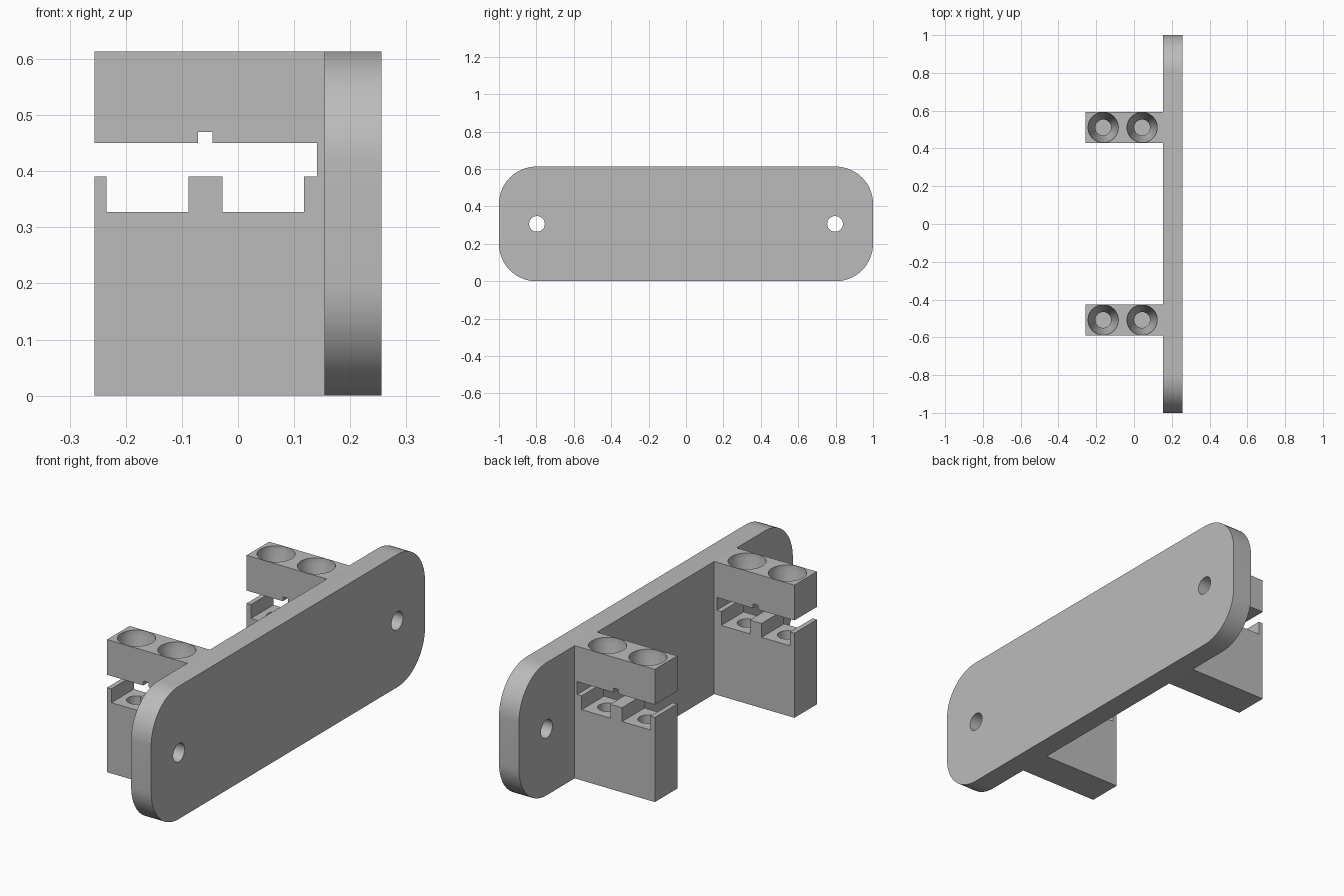
import bpy, bmesh
from math import cos, sin, pi, radians
from mathutils import Vector

cube = bpy.data.objects.get("Cube")
if cube:
    bpy.data.objects.remove(cube, do_unlink=True)

HEIGHT = 0.613
PLATE_IN, PLATE_OUT = 0.154, 0.256

grey = bpy.data.materials.new("light grey")
grey.use_nodes = True
colour = (0.5, 0.5, 0.5, 1)
grey.diffuse_color = colour
grey.node_tree.nodes["Principled BSDF"].inputs["Base Color"].default_value = colour


def finish(name, bm):
    bmesh.ops.recalc_face_normals(bm, faces=bm.faces)
    mesh = bpy.data.meshes.new(name)
    bm.to_mesh(mesh)
    bm.free()
    mesh.materials.append(grey)
    obj = bpy.data.objects.new(name, mesh)
    bpy.context.collection.objects.link(obj)
    return obj


def prism(name, points, direction):
    """Extrude a flat outline along a direction."""
    bm = bmesh.new()
    face = bm.faces.new([bm.verts.new(p) for p in points])
    new = bmesh.ops.extrude_face_region(bm, geom=[face])["geom"]
    verts = [v for v in new if isinstance(v, bmesh.types.BMVert)]
    bmesh.ops.translate(bm, verts=verts, vec=Vector(direction))
    return finish(name, bm)


def lathe(name, profile, x, y, steps=48):
    """Closed turned solid from (radius, height) pairs around a vertical axis."""
    bm = bmesh.new()
    rings = [[bm.verts.new((x + r * cos(2 * pi * i / steps),
                            y + r * sin(2 * pi * i / steps), z))
              for i in range(steps)] for r, z in profile]
    for a, b in zip(rings, rings[1:]):
        for i in range(steps):
            j = (i + 1) % steps
            bm.faces.new((a[i], a[j], b[j], b[i]))
    bm.faces.new(rings[0])
    bm.faces.new(rings[-1])
    return finish(name, bm)


def cut(obj, cutter):
    cutter.hide_render = True
    mod = obj.modifiers.new("cut", 'BOOLEAN')
    mod.operation = 'DIFFERENCE'
    mod.solver = 'EXACT'
    mod.object = cutter
    bpy.context.view_layer.objects.active = obj
    bpy.ops.object.modifier_apply(modifier=mod.name)
    bpy.data.objects.remove(cutter, do_unlink=True)


def smooth(obj):
    bpy.ops.object.select_all(action='DESELECT')
    obj.select_set(True)
    bpy.context.view_layer.objects.active = obj
    bpy.ops.object.shade_smooth_by_angle(angle=radians(30))


# Mounting plate with rounded corners
radius, steps = 0.2, 16
outline = []
for quarter, (sy, sz) in enumerate([(1, 1), (-1, 1), (-1, -1), (1, -1)]):
    cy, cz = sy * (1 - radius), HEIGHT / 2 + sz * (HEIGHT / 2 - radius)
    for i in range(steps + 1):
        a = (quarter + i / steps) * pi / 2
        outline.append((PLATE_IN, cy + radius * cos(a), cz + radius * sin(a)))
plate = prism("mounting_plate", outline, (PLATE_OUT - PLATE_IN, 0, 0))

# Screw holes through the plate
for y in (-0.797, 0.797):
    ring = [(0.1, y + 0.042 * cos(2 * pi * i / 40), HEIGHT / 2 + 0.042 * sin(2 * pi * i / 40))
            for i in range(40)]
    cut(plate, prism("screw_hole_cutter", ring, (0.2, 0, 0)))
smooth(plate)

# Slotted bracket arms: block with a slot, a key notch and two pockets
SLOT_LOW, SLOT_HIGH, POCKET, NOTCH = 0.391, 0.45, 0.327, 0.47
arm_profile = [
    (PLATE_IN, 0), (PLATE_IN, HEIGHT), (-0.256, HEIGHT), (-0.256, SLOT_HIGH),
    (-0.071, SLOT_HIGH), (-0.071, NOTCH), (-0.045, NOTCH), (-0.045, SLOT_HIGH),
    (0.141, SLOT_HIGH), (0.141, SLOT_LOW), (0.118, SLOT_LOW), (0.118, POCKET),
    (-0.028, POCKET), (-0.028, SLOT_LOW), (-0.088, SLOT_LOW), (-0.088, POCKET),
    (-0.234, POCKET), (-0.234, SLOT_LOW), (-0.256, SLOT_LOW), (-0.256, 0)]
HALF = 0.082

for name, y in (("front_arm", -0.508), ("back_arm", 0.511)):
    arm = prism(name, [(x, y - HALF, z) for x, z in arm_profile], (0, 2 * HALF, 0))
    for x in (-0.163, 0.043):
        # Funnel from the top into the slot, then a blind bore below
        cut(arm, lathe("funnel_cutter", [(0.08, HEIGHT + 0.02), (0.08, HEIGHT - 0.025),
                                         (0.042, SLOT_HIGH), (0.042, 0.42)], x, y))
        cut(arm, lathe("bore_cutter", [(0.042, 0.36), (0.042, 0.12)], x, y))
    smooth(arm)
